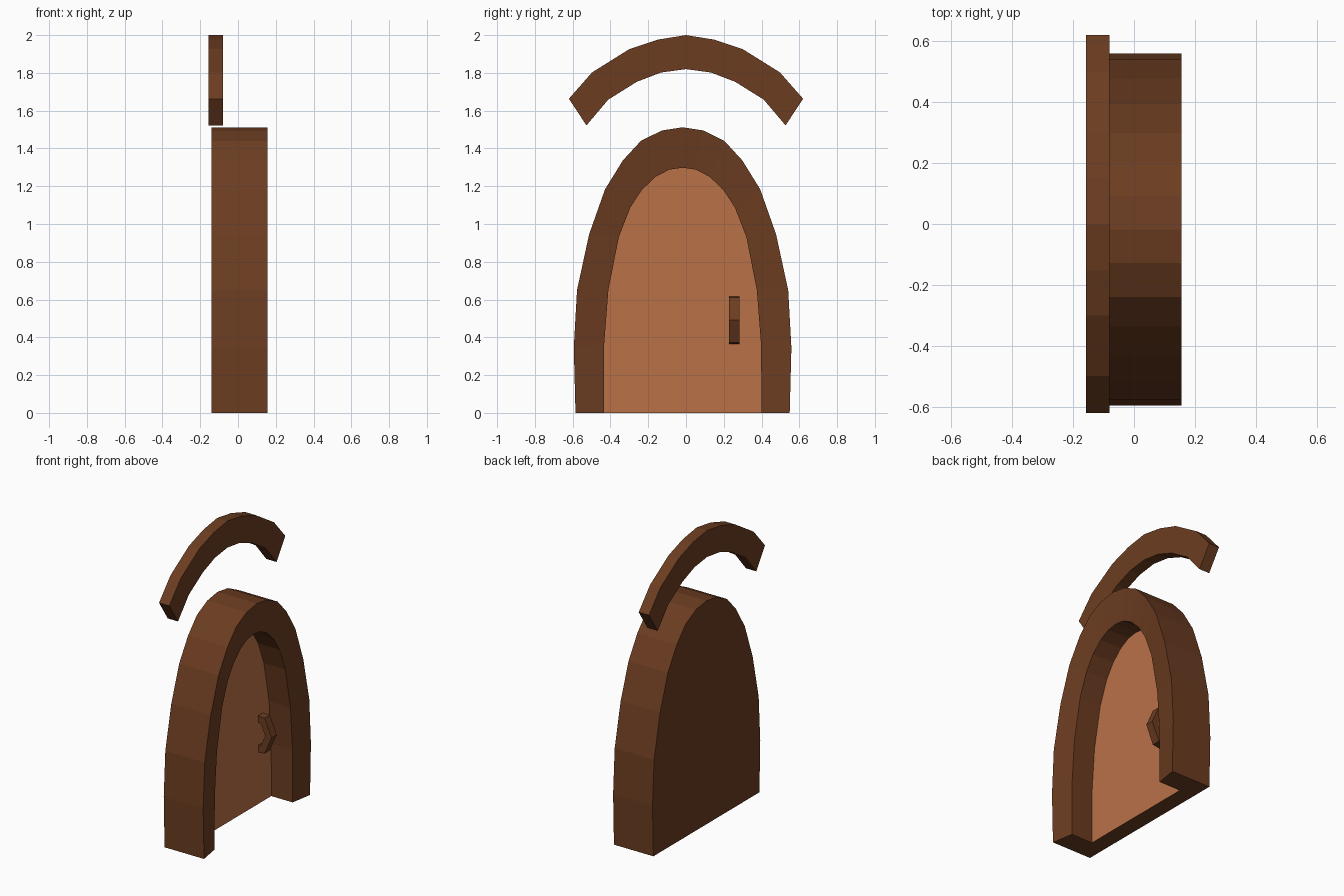
import bpy
import bmesh

if "Cube" in bpy.data.objects:
    bpy.data.objects.remove(bpy.data.objects["Cube"])


def material(name, rgb):
    m = bpy.data.materials.new(name)
    m.diffuse_color = (*rgb, 1)
    m.use_nodes = True
    m.node_tree.nodes["Principled BSDF"].inputs["Base Color"].default_value = m.diffuse_color
    return m


DARK = material("dark_wood", (0.150, 0.046, 0.015))
LIGHT = material("light_wood", (0.490, 0.166, 0.064))


def finish(name, bm, mats):
    bmesh.ops.recalc_face_normals(bm, faces=bm.faces[:])
    me = bpy.data.meshes.new(name)
    bm.to_mesh(me)
    bm.free()
    for m in mats:
        me.materials.append(m)
    ob = bpy.data.objects.new(name, me)
    bpy.context.collection.objects.link(ob)
    return ob


def mirrored(half, cy=0.0):
    """Full arch from a half profile that ends at the crown (offset 0)."""
    right = [(cy + y, z) for y, z in half]
    left = [(cy - y, z) for y, z in reversed(half[:-1])]
    return right + left


def strip(bm, a, b):
    for i in range(len(a) - 1):
        bm.faces.new((a[i], a[i + 1], b[i + 1], b[i]))


# Door body: flat back, frame with sloped front, recessed door panel
CY = -0.018
outer = mirrored([(0.567, 0), (0.576, 0.345), (0.559, 0.65), (0.495, 0.945),
                  (0.411, 1.183), (0.316, 1.337), (0.221, 1.44),
                  (0.11, 1.495), (0, 1.512)], CY)
inner = mirrored([(0.417, 0), (0.416, 0.355), (0.393, 0.65), (0.338, 0.93),
                  (0.277, 1.087), (0.216, 1.18), (0.143, 1.25),
                  (0.07, 1.288), (0, 1.298)], CY)
bm = bmesh.new()
layers = [(outer, -0.14), (outer, 0.155), (inner, 0.13), (inner, -0.03)]
loops = [[bm.verts.new((x, y, z)) for y, z in prof] for prof, x in layers]
for a, b in zip(loops, loops[1:]):
    strip(bm, a, b)
bm.faces.new(loops[0])
panel = bm.faces.new(loops[-1])
panel.material_index = 1
bm.faces.new([l[0] for l in loops] + [l[-1] for l in reversed(loops)])
finish("door_and_frame", bm, [DARK, LIGHT])

# Hood arch floating above the door
top = mirrored([(0.62, 1.663), (0.498, 1.802), (0.30, 1.926),
                (0.15, 1.976), (0, 2.0)])
under = mirrored([(0.527, 1.522), (0.412, 1.658), (0.26, 1.753),
                  (0.132, 1.802), (0, 1.82)])
bm = bmesh.new()
loops = [[bm.verts.new((x, y, z)) for y, z in prof]
         for prof, x in ((top, -0.157), (top, -0.08),
                         (under, -0.08), (under, -0.157))]
for i in range(4):
    strip(bm, loops[i], loops[(i + 1) % 4])
for end in (0, -1):
    bm.faces.new([l[end] for l in loops])
finish("hood_arch", bm, [DARK])

# Bent door handle: side profile in x/z extruded along y
outline = [(-0.01, 0.615), (0.04, 0.612), (0.092, 0.492), (0.04, 0.372),
           (-0.01, 0.365), (-0.01, 0.415), (0.01, 0.415), (0.045, 0.492),
           (0.01, 0.568), (-0.01, 0.568)]
bm = bmesh.new()
a, b = [[bm.verts.new((x, y, z)) for x, z in outline] for y in (0.227, 0.283)]
strip(bm, a + a[:1], b + b[:1])
bm.faces.new(a)
bm.faces.new(b)
finish("door_handle", bm, [DARK])
